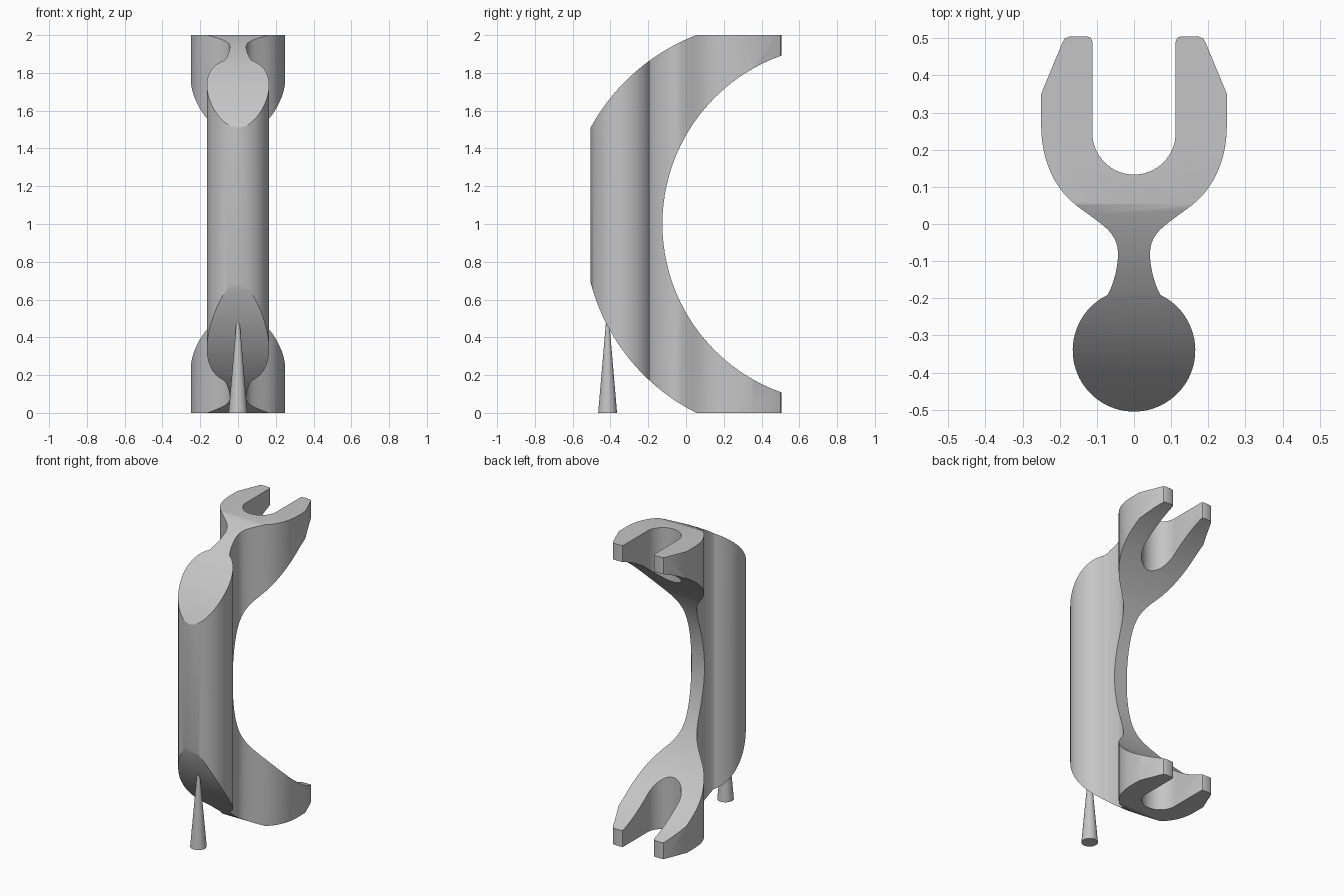
import bpy, bmesh
from math import radians, sin, cos, atan2
from mathutils import Vector
from mathutils.geometry import interpolate_bezier

cube = bpy.data.objects.get("Cube")
if cube:
    bpy.data.objects.remove(cube, do_unlink=True)

grey = bpy.data.materials.new("plain grey")
grey.use_nodes = True
colour = (0.56, 0.56, 0.56, 1)
grey.diffuse_color = colour
grey.node_tree.nodes["Principled BSDF"].inputs["Base Color"].default_value = colour


def arc(cx, cy, r, start, end, n):
    angles = [radians(start + (end - start) * i / n) for i in range(n + 1)]
    return [(cx + r * cos(a), cy + r * sin(a)) for a in angles]


def arc_through(a, b, c, n):
    """Arc from a to c passing through b."""
    a, b, c = Vector(a), Vector(b), Vector(c)
    u, v = b - a, c - a
    d = 2 * (u.x * v.y - u.y * v.x)
    centre = a + Vector((v.y * u.length_squared - u.y * v.length_squared,
                         u.x * v.length_squared - v.x * u.length_squared)) / d
    start = a - centre
    sweep = -start.angle_signed(c - centre)
    first = atan2(start.y, start.x)
    return [tuple(centre + start.length * Vector((cos(first + sweep * i / n),
                                                  sin(first + sweep * i / n))))
            for i in range(n + 1)]


def bezier(a, ha, hb, b, n=12):
    pts = [Vector((*p, 0)) for p in (a, ha, hb, b)]
    return [(p.x, p.y) for p in interpolate_bezier(*pts, n)]


def prism(name, points, place, offset):
    """Extrude a closed outline; place turns an outline point into 3D."""
    bm = bmesh.new()
    face = bm.faces.new([bm.verts.new(place(*p)) for p in points])
    out = bmesh.ops.extrude_face_region(bm, geom=[face])
    moved = [g for g in out["geom"] if isinstance(g, bmesh.types.BMVert)]
    bmesh.ops.translate(bm, verts=moved, vec=offset)
    bmesh.ops.recalc_face_normals(bm, faces=bm.faces)
    mesh = bpy.data.meshes.new(name)
    bm.to_mesh(mesh)
    bm.free()
    mesh.materials.append(grey)
    obj = bpy.data.objects.new(name, mesh)
    bpy.context.collection.objects.link(obj)
    return obj


def smooth(obj):
    bpy.ops.object.select_all(action="DESELECT")
    obj.select_set(True)
    bpy.context.view_layer.objects.active = obj
    bpy.ops.object.shade_smooth_by_angle(angle=radians(25))


# Plan outline: round grip, narrow neck, open fork (one half, then mirrored)
half = arc(0, -0.34, 0.165, -90, 64, 32)
half += bezier((0.072, -0.192), (0.058, -0.17), (0.043, -0.12), (0.043, -0.08))[1:]
half += bezier((0.043, -0.08), (0.043, -0.02), (0.09, 0), (0.155, 0.05))[1:]
half += bezier((0.155, 0.05), (0.22, 0.1), (0.25, 0.18), (0.25, 0.267))[1:]
half += [(0.25, 0.35), (0.193, 0.488), (0.186, 0.5), (0.172, 0.505),
         (0.127, 0.505), (0.116, 0.501), (0.112, 0.49)]
half += arc(0, 0.245, 0.112, 0, -90, 16)
plan = half + [(-x, y) for x, y in half[-2:0:-1]]
body = prism("clamp_body", plan, lambda x, y: (x, y, -0.1), (0, 0, 2.2))

# Side outline: bowed grip side and one large round opening at the back
side = [(0.6, 2)]
side += arc_through((0.055, 2), (-0.2, 1.86), (-0.505, 1.51), 24)
side += [(-0.6, 1.35), (-0.6, 0.87)]
side += arc_through((-0.505, 0.69), (-0.2, 0.178), (0.055, 0), 24)
side += [(0.6, 0)]
side += arc(0.821, 1, 0.946, 256.5, 103.5, 48)
cutter = prism("side_cutter", side, lambda y, z: (-0.4, y, z), (0.8, 0, 0))
cutter.hide_render = True

# Keep only what lies inside both outlines
mod = body.modifiers.new("side_shape", "BOOLEAN")
mod.operation = "INTERSECT"
mod.solver = "EXACT"
mod.object = cutter
bpy.ops.object.select_all(action="DESELECT")
bpy.context.view_layer.objects.active = body
body.select_set(True)
bpy.ops.object.modifier_apply(modifier=mod.name)
bpy.data.objects.remove(cutter, do_unlink=True)
smooth(body)

# Slim tapered support under the grip
bpy.ops.mesh.primitive_cone_add(vertices=32, radius1=0.05, radius2=0.007,
                                depth=0.5, location=(0, -0.415, 0.25))
support = bpy.context.object
support.name = "support_pin"
support.data.materials.append(grey)
smooth(support)
